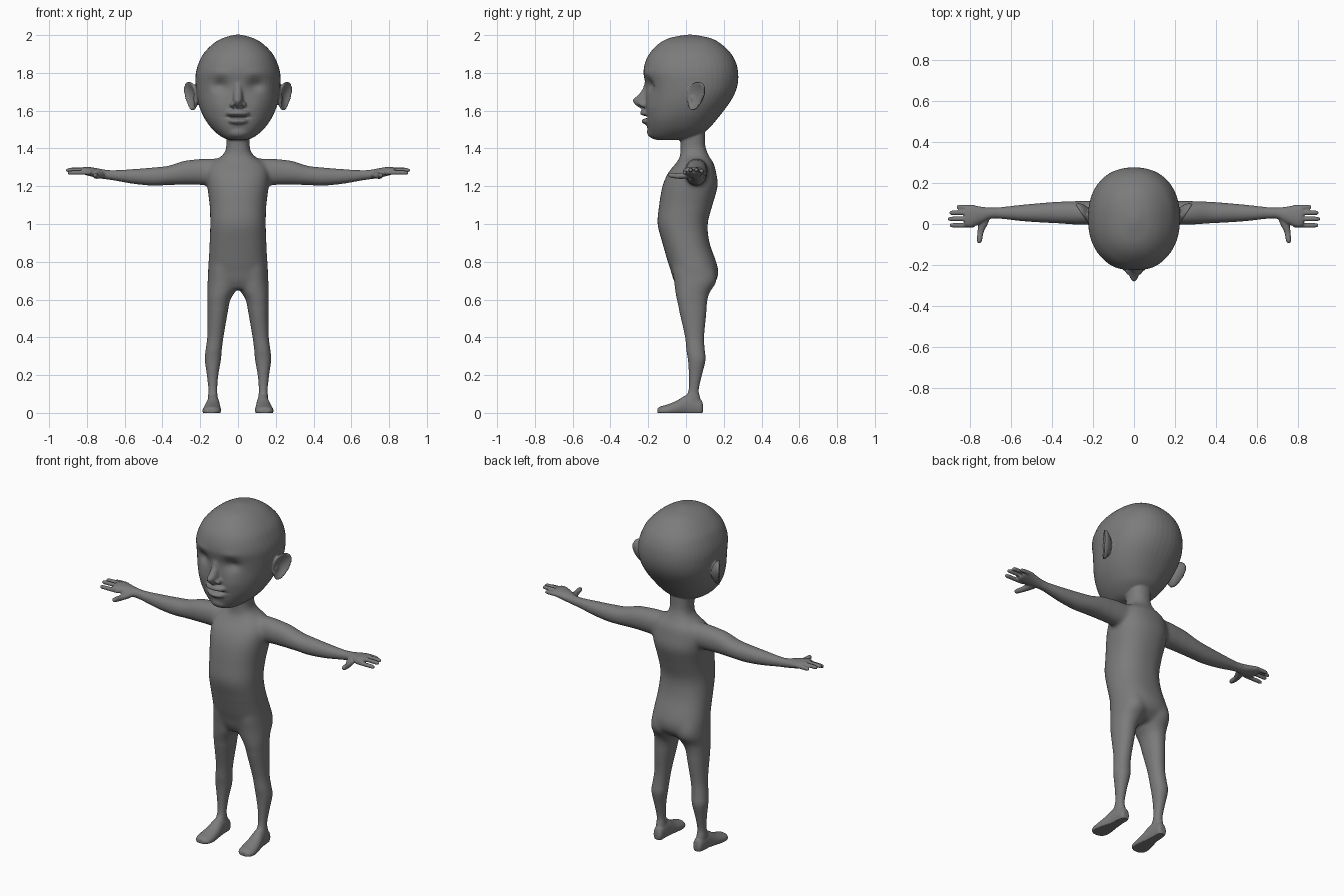
import bpy, bmesh, math
from mathutils import Vector, Matrix

bm = bmesh.new()


def spline(rings, steps=5):
    """Catmull-Rom interpolation of the ring parameters."""
    out = []
    for i in range(len(rings) - 1):
        p0, p1 = rings[max(i - 1, 0)], rings[i]
        p2, p3 = rings[i + 1], rings[min(i + 2, len(rings) - 1)]
        for k in range(steps):
            t = k / steps
            out.append([0.5 * (2 * b + (c - a) * t + (2 * a - 5 * b + 4 * c - d) * t * t
                               + (3 * b - a - 3 * c + d) * t ** 3)
                        for a, b, c, d in zip(p0, p1, p2, p3)])
    return out + [list(rings[-1])]


def loft(rings, axis, side=1, power=2.0, n=48):
    """rings: (t, a_min, a_max, b_min, b_max); axis: index of t, a, b in xyz."""
    loops = []
    for t, a0, a1, b0, b1 in spline(rings):
        loop = []
        for i in range(n):
            ang = 2 * math.pi * i / n
            c, s = math.cos(ang), math.sin(ang)
            p = Vector((0, 0, 0))
            p[axis[0]] = t
            p[axis[1]] = (a0 + a1) / 2 + (a1 - a0) / 2 * math.copysign(abs(c) ** (2 / power), c)
            p[axis[2]] = (b0 + b1) / 2 + (b1 - b0) / 2 * math.copysign(abs(s) ** (2 / power), s)
            p.x *= side
            loop.append(bm.verts.new(p))
        loops.append(loop)
    for l0, l1 in zip(loops, loops[1:]):
        for i in range(n):
            j = (i + 1) % n
            bm.faces.new((l0[i], l0[j], l1[j], l1[i]))
    bm.faces.new(loops[0])
    bm.faces.new(loops[-1])


def ball(c, r):
    m = Matrix.Translation(c) @ Matrix.Diagonal((*r, 1))
    return bmesh.ops.create_uvsphere(bm, u_segments=32, v_segments=20, radius=1, matrix=m)["verts"]


def upright(rows):
    """(z, half width, front y, back y) to symmetric rings."""
    return [(z, -w, w, f, b) for z, w, f, b in rows]


Z_UP, X_OUT, Y_OUT = (2, 0, 1), (0, 1, 2), (1, 0, 2)

# Head
loft(upright([(1.445, .045, -.16, .0), (1.46, .085, -.187, .05), (1.5, .134, -.203, .115),
              (1.55, .172, -.212, .16), (1.6, .197, -.213, .2), (1.65, .213, -.213, .236),
              (1.7, .222, -.212, .262), (1.75, .225, -.217, .275), (1.8, .223, -.225, .276),
              (1.85, .209, -.218, .266), (1.9, .184, -.195, .24), (1.95, .137, -.15, .19),
              (1.98, .09, -.1, .14), (1.995, .045, -.04, .08), (2.002, .015, .005, .035)]),
     Z_UP, power=2.25)

# Nose, lips and chin
loft(upright([(1.61, .018, -.235, -.15), (1.625, .026, -.262, -.15), (1.655, .027, -.284, -.15),
              (1.68, .026, -.258, -.15), (1.71, .026, -.233, -.15), (1.75, .026, -.218, -.15),
              (1.78, .02, -.2, -.15)]), Z_UP)
for s in (1, -1):
    ball((s * .025, -.222, 1.632), (.02, .028, .017))
ball((0, -.2, 1.587), (.066, .045, .022))
ball((0, -.195, 1.545), (.056, .041, .02))
ball((0, -.165, 1.487), (.06, .042, .035))

# Torso and neck
loft(upright([(.655, .09, -.04, .11), (.7, .15, -.065, .16), (.75, .159, -.08, .171),
              (.8, .156, -.097, .16), (.9, .15, -.125, .125), (1.0, .147, -.15, .115),
              (1.1, .15, -.142, .14), (1.2, .163, -.125, .168), (1.27, .165, -.095, .16),
              (1.32, .145, -.055, .147), (1.35, .1, -.035, .128), (1.38, .07, -.03, .113),
              (1.42, .062, -.03, .102), (1.5, .063, -.03, .1), (1.56, .06, -.03, .1)]),
     Z_UP, power=2.3)

for s in (1, -1):
    # Leg
    loft([(.86, .04, .13, -.04, .08), (.78, .01, .152, -.072, .145), (.7, .002, .161, -.064, .163),
          (.64, .015, .162, -.057, .128),
          (.6, .04, .162, -.05, .115), (.5, .06, .161, -.027, .105), (.4, .077, .163, -.005, .096),
          (.33, .086, .172, .002, .1), (.28, .09, .176, .01, .104), (.2, .104, .165, .015, .085),
          (.12, .11, .157, .013, .068), (.07, .106, .16, -.01, .077), (.02, .102, .16, -.02, .08)],
         Z_UP, s, power=2.15)
    # Foot
    loft([(.09, .115, .145, .01, .04), (.08, .104, .157, -.015, .07), (.04, .1, .163, -.02, .095),
          (0, .097, .168, -.02, .094), (-.05, .092, .18, -.02, .064), (-.1, .09, .188, -.02, .044),
          (-.135, .098, .183, -.015, .034), (-.152, .12, .165, -.005, .022)], Y_OUT, s)
    # Arm and palm
    loft([(.05, .0, .11, 1.2, 1.345), (.11, -.004, .115, 1.203, 1.346), (.18, -.006, .116, 1.205, 1.347),
          (.28, -.003, .112, 1.208, 1.335), (.37, .003, .109, 1.206, 1.308),
          (.45, .007, .103, 1.203, 1.299), (.55, .014, .094, 1.212, 1.291),
          (.65, .025, .083, 1.229, 1.285), (.7, .026, .08, 1.237, 1.287),
          (.74, .006, .084, 1.243, 1.294), (.79, -.014, .091, 1.255, 1.302),
          (.82, -.013, .09, 1.264, 1.301), (.828, -.005, .08, 1.27, 1.297)], X_OUT, s, power=2.1)
    # Fingers
    for y, tip, z in ((.083, .866, 1.28), (.055, .901, 1.288), (.025, .908, 1.286), (-.006, .9, 1.272)):
        loft([(x, y - r, y + r, z + d - r, z + d + r) for x, r, d in
              ((.78, .011, 0), (.82, .0115, 0), (tip - .03, .0115, 0), (tip - .008, .0105, -.001),
               (tip + .002, .007, -.002))], X_OUT, s, n=16)
    # Thumb
    loft([(.04, .7, .75, 1.245, 1.28), (0, .715, .762, 1.24, 1.275), (-.04, .735, .766, 1.239, 1.269),
          (-.075, .742, .769, 1.244, 1.272), (-.094, .748, .766, 1.25, 1.269)], Y_OUT, s, n=20)
    # Ear: a shallow dish flaring outward toward the back
    u_dir, w_dir = Vector((.55, .83, 0)), Vector((.83, -.55, 0))
    for v in ball((0, 0, 0), (1, 1, 1)):
        u, h, w = v.co.x, v.co.z, v.co.y
        r2 = u * u + h * h
        thick = .014 * math.copysign(abs(w) ** .5, w)
        p = Vector((.236, .06, 1.677)) + u_dir * (u * (.052 + .012 * h) + .018 * h)
        p += Vector((0, 0, .076 * h)) + w_dir * (thick + .026 * r2 - .008)
        v.co = Vector((p.x * s, p.y, p.z))
    # Small flap in front of the ear canal
    ball((s * .226, .035, 1.665), (.012, .012, .02))

bmesh.ops.recalc_face_normals(bm, faces=bm.faces)
mesh = bpy.data.meshes.new("body_parts")
bm.to_mesh(mesh)
bm.free()

# Fuse all parts into one continuous skin
body = bpy.data.objects.new("body", mesh)
bpy.context.collection.objects.link(body)
remesh = body.modifiers.new("fuse", "REMESH")
remesh.mode = "VOXEL"
remesh.voxel_size = .005
skin = bpy.data.meshes.new_from_object(body.evaluated_get(bpy.context.evaluated_depsgraph_get()))
body.modifiers.clear()
body.data = skin

bm = bmesh.new()
bm.from_mesh(skin)


def relax(test, times):
    verts = [v for v in bm.verts if test(abs(v.co.x), v.co.y, v.co.z)]
    for _ in range(times):
        bmesh.ops.smooth_vert(bm, verts=verts, factor=.5, use_axis_x=True, use_axis_y=True, use_axis_z=True)


# Soften hips, shoulders and body strongly, face and hands lightly
relax(lambda x, y, z: .55 < z < .88 and x < .3, 35)
relax(lambda x, y, z: x < .26 and 1.14 < z < 1.43, 35)
relax(lambda x, y, z: x < .68 and .1 < z < 1.46, 10)
relax(lambda x, y, z: x < .2 and y < -.1 and z > 1.46, 8)
relax(lambda x, y, z: True, 2)

# Eye sockets, brows, mouth and nostrils: (x, z, width, height, depth)
dents = [(0, 1.566, .045, .008, .026)]
for s in (1, -1):
    dents += [(s * .093, 1.733, .042, .034, .024), (s * .095, 1.8, .05, .02, -.004),
              (s * .019, 1.622, .008, .007, .018), (s * .1, 1.62, .05, .045, -.006)]
for v in bm.verts:
    if v.co.y < -.1 and v.co.z > 1.45:
        x, z = v.co.x, v.co.z
        v.co.y += sum(d * math.exp(-((x - cx) / w) ** 2 - ((z - cz) / h) ** 2) for cx, cz, w, h, d in dents)
    v.co.z = max(v.co.z, 0)
for f in bm.faces:
    f.smooth = True
bm.to_mesh(skin)
bm.free()
skin.name = "body"

# Dark grey skin
grey = bpy.data.materials.new("dark_grey")
grey.diffuse_color = (.2, .2, .2, 1)
skin.materials.clear()
skin.materials.append(grey)
